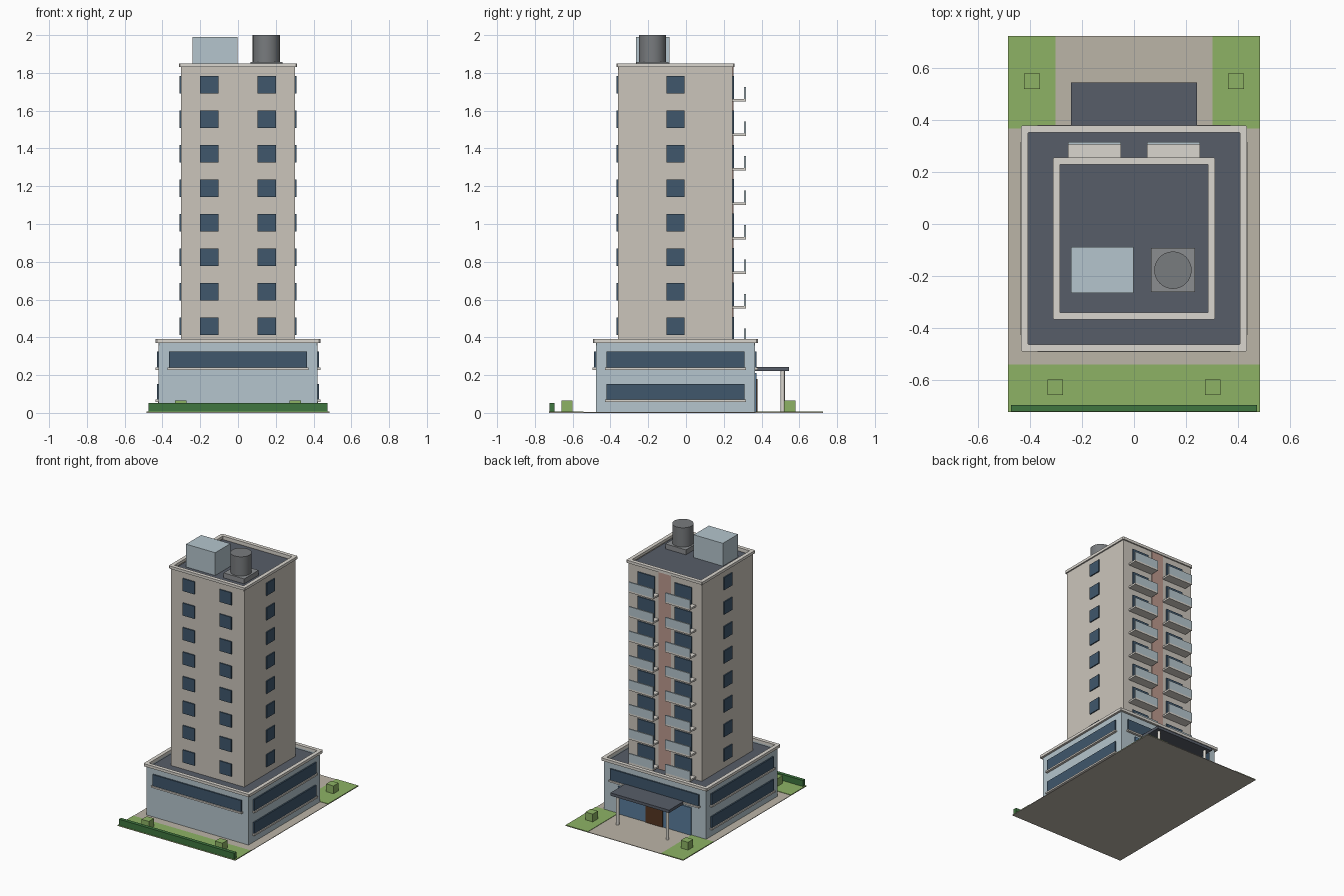
import bpy, bmesh, math

if "Cube" in bpy.data.objects:
    bpy.data.objects.remove(bpy.data.objects["Cube"])

CY = -0.056            # shared y centre of podium and tower
PH, TH = 0.42, 0.303   # half widths of podium and tower
Z0, FLOOR, FLOORS = 0.37, 0.1825, 8


def mat(name, r, g, b):
    m = bpy.data.materials.new(name)
    m.diffuse_color = (r, g, b, 1)
    m.use_nodes = True
    m.node_tree.nodes["Principled BSDF"].inputs["Base Color"].default_value = m.diffuse_color
    return m


STONE = mat("stone", 0.60, 0.56, 0.50)
PANEL = mat("pale_panel", 0.46, 0.56, 0.61)
TRIM = mat("trim", 0.70, 0.67, 0.62)
GLASS = mat("dark_glass", 0.05, 0.095, 0.15)
LOBBY = mat("lobby_glass", 0.10, 0.20, 0.33)
SLATE = mat("slate", 0.095, 0.11, 0.14)
PINK = mat("accent", 0.50, 0.32, 0.27)
PAVE = mat("paving", 0.50, 0.46, 0.39)
GRASS = mat("grass", 0.27, 0.45, 0.13)
HEDGE = mat("hedge", 0.05, 0.18, 0.05)
WOOD = mat("wood", 0.09, 0.035, 0.015)
METAL = mat("metal", 0.19, 0.20, 0.21)
PLINTH = mat("plinth", 0.26, 0.27, 0.28)


def finish(bm, name, m):
    me = bpy.data.meshes.new(name)
    bmesh.ops.recalc_face_normals(bm, faces=bm.faces)
    bm.to_mesh(me)
    bm.free()
    me.materials.append(m)
    ob = bpy.data.objects.new(name, me)
    bpy.context.collection.objects.link(ob)
    return ob


def box(name, m, x0, x1, y0, y1, z0, z1):
    bm = bmesh.new()
    bmesh.ops.create_cube(bm, size=1)
    for v in bm.verts:
        v.co.x = x1 if v.co.x > 0 else x0
        v.co.y = y1 if v.co.y > 0 else y0
        v.co.z = z1 if v.co.z > 0 else z0
    return finish(bm, name, m)


def ring(name, m, outer, inner, z0, z1, cut):
    """Square frame with small chamfered outer corners."""
    def loop(h, c, z):
        pts = []
        for sx, sy in ((1, 1), (-1, 1), (-1, -1), (1, -1)):
            pair = [(sx * h, sy * (h - c)), (sx * (h - c), sy * h)]
            pts += pair if sx * sy > 0 else pair[::-1]
        return [bm.verts.new((x, y + CY, z)) for x, y in pts]
    bm = bmesh.new()
    loops = [loop(outer, cut, z0), loop(outer, cut, z1),
             loop(inner, 0.001, z1), loop(inner, 0.001, z0)]
    for a, b in zip(loops, loops[1:] + loops[:1]):
        for i in range(8):
            j = (i + 1) % 8
            bm.faces.new((a[i], a[j], b[j], b[i]))
    return finish(bm, name, m)


def cylinder(name, m, x, y, r, z0, z1, n):
    bpy.ops.mesh.primitive_cylinder_add(vertices=n, radius=r, depth=z1 - z0,
                                        location=(x, y, (z0 + z1) / 2))
    ob = bpy.context.object
    ob.name = name
    ob.data.materials.append(m)
    bpy.ops.object.shade_smooth_by_angle()
    return ob


def wall_box(name, m, side, h, u, w, z0, z1, out, sink=0.004):
    """Thin slab on one wall; u is its centre along the wall."""
    a, b = u - w / 2, u + w / 2
    if side in ("front", "back"):
        s = 1 if side == "back" else -1
        ys = sorted((CY + s * (h - sink), CY + s * (h + out)))
        return box(name, m, a, b, *ys, z0, z1)
    s = 1 if side == "right" else -1
    xs = sorted((s * (h - sink), s * (h + out)))
    return box(name, m, *xs, a + CY, b + CY, z0, z1)


# site: paving, lawns, hedge, shrubs
box("paving", PAVE, -0.485, 0.485, -0.725, 0.725, 0, 0.004)
box("front_lawn", GRASS, -0.485, 0.485, -0.725, -0.542, 0.002, 0.007)
box("front_hedge", HEDGE, -0.475, 0.475, -0.723, -0.697, 0.004, 0.052)
for s in (-1, 1):
    xs = sorted((s * 0.302, s * 0.485))
    box("back_lawn", GRASS, *xs, 0.368, 0.725, 0.002, 0.007)
    for x, y in ((0.393, 0.55), (0.303, -0.63)):
        box("shrub", GRASS, s * x - 0.03, s * x + 0.03, y - 0.03, y + 0.03, 0.004, 0.065)

# podium and tower: body, roof deck, parapet, coping
for name, m, h, z0, top in (("podium", PANEL, PH, 0.002, Z0),
                            ("tower", STONE, TH, 0.345, Z0 + FLOOR * FLOORS)):
    deck = top - 0.01
    box(name + "_body", m, -h, h, CY - h, CY + h, z0, deck - 0.004)
    d = h - 0.008
    box(name + "_roof_deck", SLATE, -d, d, CY - d, CY + d, deck - 0.006, deck)
    ring(name + "_parapet", m, h, h - 0.012, deck - 0.004, top, 0.001)
    o = h + (0.016 if name == "podium" else 0.01)
    ring(name + "_coping", TRIM, o, o - 0.028, top, top + 0.02, 0.006)

# podium ribbon windows with sills
for side, levels in (("front", (0.24,)), ("back", (0.24,)),
                     ("left", (0.07, 0.24)), ("right", (0.07, 0.24))):
    for z in levels:
        wall_box("ribbon_window", GLASS, side, PH, 0, 0.73, z, z + 0.084, 0.01)
        wall_box("ribbon_sill", TRIM, side, PH, 0, 0.745, z - 0.012, z, 0.018)

# tower floors: windows, balcony doors, balconies
for i in range(FLOORS):
    z = Z0 + i * FLOOR
    for side, us in (("front", (-0.152, 0.152)), ("left", (0,)), ("right", (0,))):
        for u in us:
            wall_box("tower_window", GLASS, side, TH, u, 0.097, z + 0.043, z + 0.136, 0.008)
    for u in (-0.152, 0.152):
        wall_box("balcony_door", GLASS, "back", TH, u, 0.14, z + 0.012, z + 0.137, 0.008)
        wall_box("balcony_slab", TRIM, "back", TH, u, 0.204, z, z + 0.013, 0.07)
        wall_box("balcony_front", PANEL, "back", TH + 0.06, u, 0.204, z + 0.013, z + 0.077, 0.01, 0)
wall_box("accent_strip", PINK, "back", TH, 0, 0.1, 0.36, Z0 + FLOOR * FLOORS, 0.004)

# entrance: lobby glass, door, canopy, columns
wall_box("lobby_glazing", LOBBY, "back", PH, 0, 0.6, 0.005, 0.21, 0.008)
wall_box("entrance_door", WOOD, "back", PH, 0, 0.14, 0.005, 0.18, 0.014)
box("canopy", SLATE, -0.242, 0.242, 0.36, 0.545, 0.222, 0.243)
for s in (-1, 1):
    cylinder("canopy_column", TRIM, s * 0.205, 0.512, 0.011, 0.004, 0.222, 16)

# rooftop plant room and water tank
box("plant_room", PANEL, -0.242, -0.002, -0.266, -0.088, 1.815, 1.99)
box("tank_plinth", PLINTH, 0.066, 0.235, -0.263, -0.093, 1.815, 1.857)
cylinder("water_tank", METAL, 0.15, -0.178, 0.072, 1.857, 2.0, 32)
